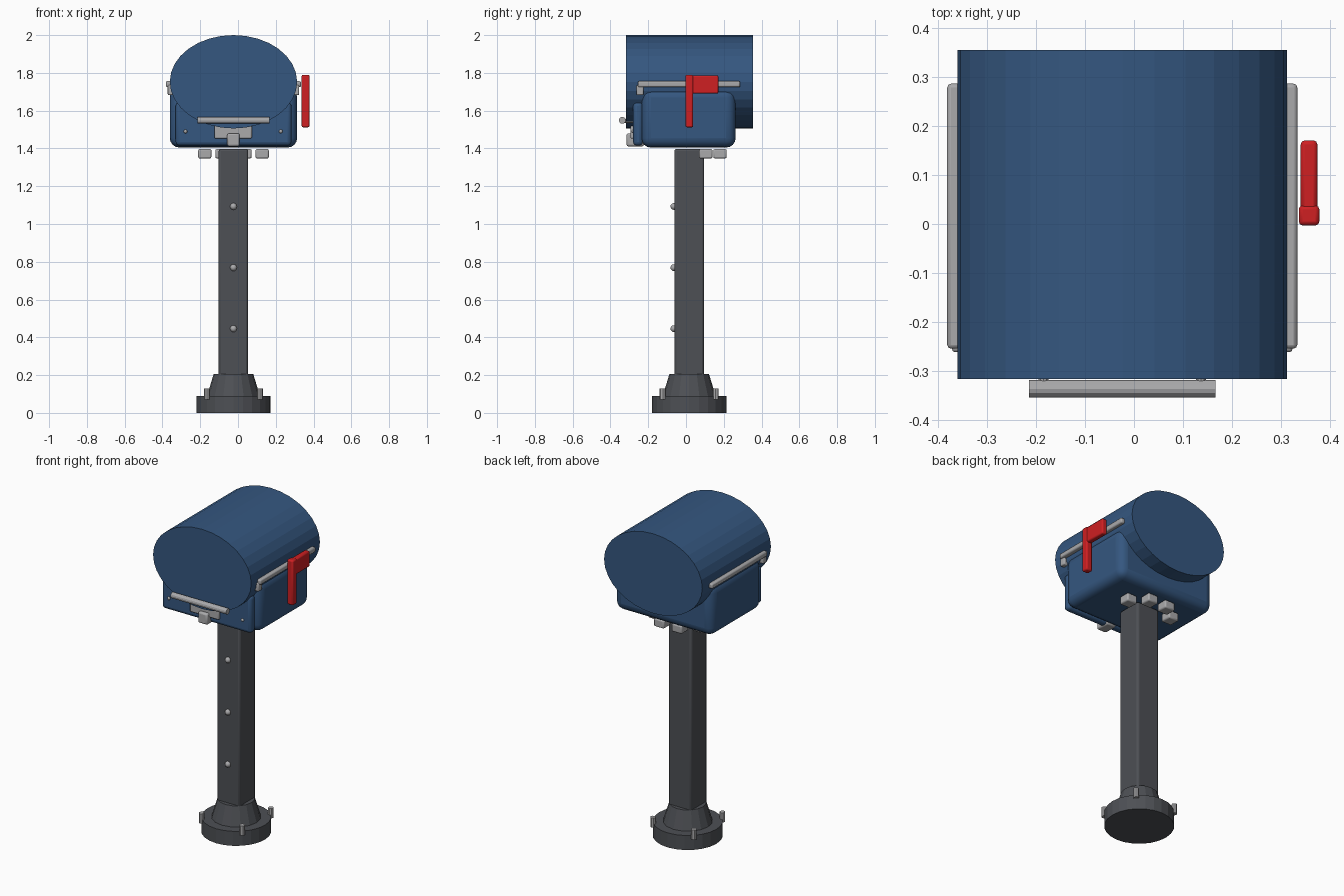
import bpy, math

if "Cube" in bpy.data.objects:
    bpy.data.objects.remove(bpy.data.objects["Cube"])

CX, CY = -0.024, 0.017   # axis of the post and barrel


def material(name, rgb):
    m = bpy.data.materials.new(name)
    m.diffuse_color = (*rgb, 1)
    m.use_nodes = True
    m.node_tree.nodes["Principled BSDF"].inputs["Base Color"].default_value = m.diffuse_color
    return m


BLUE = material("blue paint", (0.035, 0.095, 0.215))
DARK = material("dark grey metal", (0.075, 0.08, 0.09))
LIGHT = material("light grey metal", (0.40, 0.40, 0.41))
RED = material("red paint", (0.62, 0.014, 0.016))


def finish(name, mat):
    ob = bpy.context.object
    ob.name = name
    ob.data.materials.append(mat)
    return ob


def box(name, mat, x, y, z, bevel=0.0, segments=2):
    """Box from (min, max) ranges, with optional rounded edges."""
    bpy.ops.mesh.primitive_cube_add(size=1, location=[sum(r) / 2 for r in (x, y, z)])
    ob = finish(name, mat)
    ob.scale = [r[1] - r[0] for r in (x, y, z)]
    bpy.ops.object.transform_apply(location=False, rotation=False, scale=True)
    if bevel:
        bpy.ops.object.shade_smooth_by_angle(angle=math.radians(35))
        mod = ob.modifiers.new("rounded edges", 'BEVEL')
        mod.width, mod.segments = bevel, segments
    return ob


def cyl(name, mat, r, depth, loc, axis='Z', sides=16, r2=None):
    rot = {'X': (0, math.pi / 2, 0), 'Y': (math.pi / 2, 0, 0), 'Z': (0, 0, 0)}[axis]
    bpy.ops.mesh.primitive_cone_add(vertices=sides, radius1=r, radius2=r if r2 is None else r2,
                                    depth=depth, location=loc, rotation=rot)
    return finish(name, mat)


def ball(name, mat, r, loc):
    bpy.ops.mesh.primitive_uv_sphere_add(segments=12, ring_count=8, radius=r, location=loc)
    bpy.ops.object.shade_smooth()
    return finish(name, mat)


# Base: disc, collar and four anchor bolts
cyl("base_disc", DARK, 0.197, 0.09, (CX, CY, 0.045), sides=24)
cyl("base_collar", DARK, 0.14, 0.115, (CX, CY, 0.1475), sides=16, r2=0.105)
for sx in (-1, 1):
    for sy in (-1, 1):
        cyl("anchor_bolt", LIGHT, 0.016, 0.06, (CX + sx * 0.14, CY + sy * 0.14, 0.10), sides=8)

# Post with three rivets down the front
box("post", DARK, (CX - 0.078, CX + 0.078), (CY - 0.079, CY + 0.079), (0.15, 1.398), 0.012)
for z in (1.093, 0.769, 0.446):
    ball("post_rivet", LIGHT, 0.018, (CX, CY - 0.081, z))

# Mounting blocks under the body
for dx, y in ((0.152, 0.105), (0.061, 0.18)):
    for s in (-1, 1):
        x = CX + s * dx
        box("mounting_block", LIGHT, (x - 0.035, x + 0.035), (y - 0.035, y + 0.035),
            (1.347, 1.397), 0.008)

# Lower body and oval barrel
box("lower_body", BLUE, (-0.361, 0.313), (-0.236, 0.263), (1.405, 1.72), 0.05, 4)
barrel = cyl("barrel", BLUE, 1, 0.673, (CX, 0.0195, 1.753), 'Y', sides=32)
barrel.scale = (0.337, 0.247, 1)

# Front door plate with two screws
box("door_plate", BLUE, (-0.33, 0.283), (-0.28, -0.228), (1.415, 1.645), 0.02, 3)
for x in (-0.278, 0.227):
    ball("door_screw", LIGHT, 0.010, (x, -0.279, 1.49))

# Latch plate, latch block and handle bar on its two supports
box("latch_plate", LIGHT, (-0.125, 0.073), (-0.295, -0.27), (1.453, 1.53), 0.006)
box("latch_block", LIGHT, (-0.057, 0.009), (-0.315, -0.222), (1.411, 1.48), 0.010)
cyl("handle_bar", LIGHT, 0.018, 0.382, (CX, -0.337, 1.549), 'X', sides=12)
for x in (-0.185, 0.137):
    cyl("handle_support", LIGHT, 0.011, 0.07, (x, -0.302, 1.545), 'Y', sides=10)

# Side rails with a bracket at the front end
for s in (-1, 1):
    def span(a, b):
        return sorted((CX + s * a, CX + s * b))
    box("side_rail", LIGHT, span(0.325, 0.358), (-0.255, 0.287), (1.724, 1.756), 0.008)
    box("rail_bracket", LIGHT, span(0.31, 0.348), (-0.262, -0.225), (1.682, 1.735), 0.006)

# Signal flag
box("flag_arm", RED, (0.337, 0.379), (-0.003, 0.038), (1.512, 1.79), 0.008)
box("flag_blade", RED, (0.341, 0.375), (0.02, 0.171), (1.69, 1.787), 0.008)
